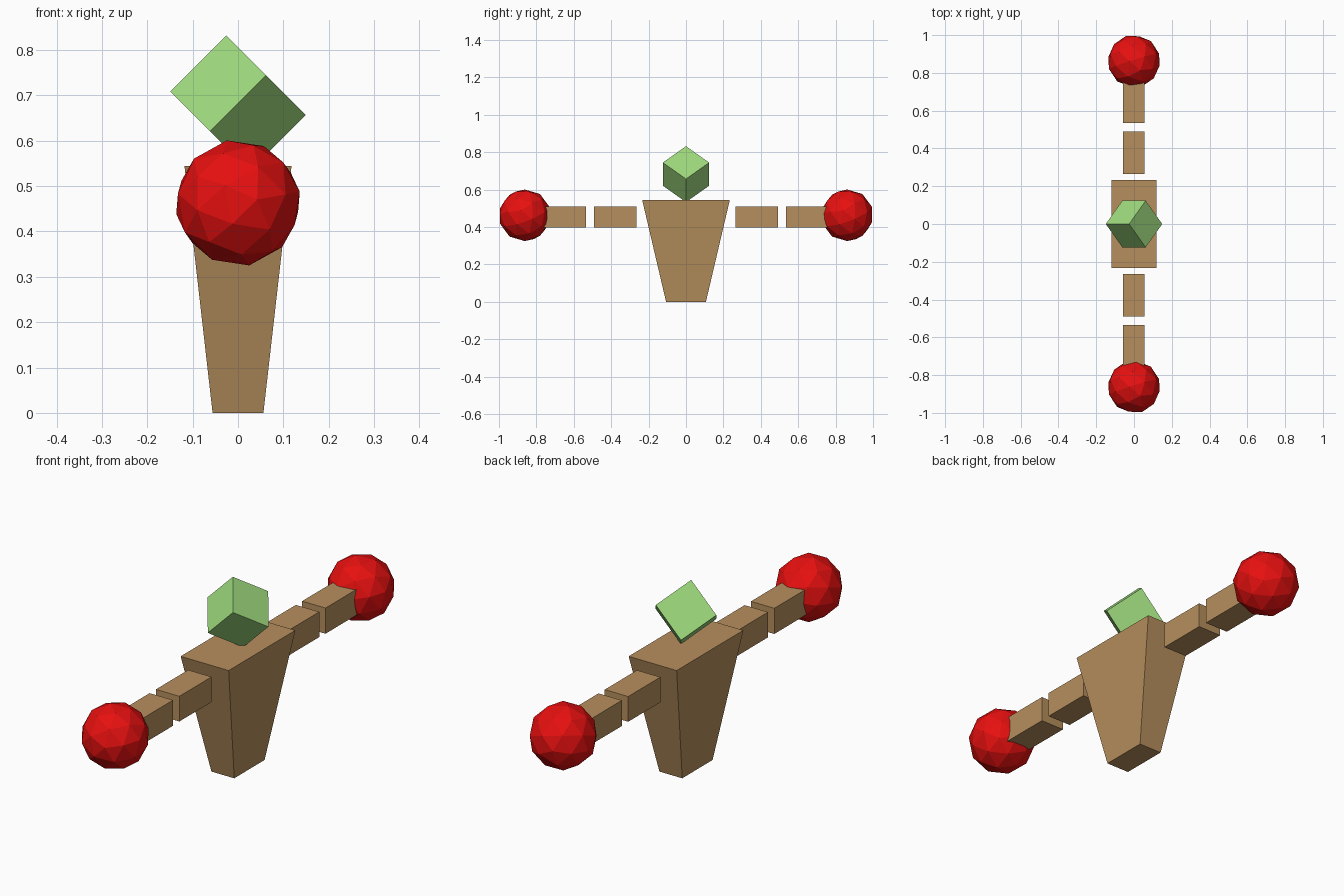
import bpy
import bmesh
from math import radians
from mathutils import Matrix, Vector

default = bpy.data.objects.get("Cube")
if default:
    bpy.data.objects.remove(default, do_unlink=True)


def make_material(name, rgb):
    mat = bpy.data.materials.new(name)
    mat.use_nodes = True
    color = (*rgb, 1)
    mat.diffuse_color = color
    mat.node_tree.nodes["Principled BSDF"].inputs["Base Color"].default_value = color
    return mat


brown = make_material("wood brown", (0.47, 0.275, 0.11))
red = make_material("bright red", (0.8, 0.005, 0.005))
green = make_material("light green", (0.35, 0.71, 0.21))


def finish(bm, name, mat):
    mesh = bpy.data.meshes.new(name)
    bm.to_mesh(mesh)
    bm.free()
    mesh.materials.append(mat)
    obj = bpy.data.objects.new(name, mesh)
    bpy.context.collection.objects.link(obj)
    return obj


def box(name, center, size, mat, rotation=Matrix()):
    bm = bmesh.new()
    transform = Matrix.Translation(center) @ rotation @ Matrix.Diagonal((*size, 1))
    bmesh.ops.create_cube(bm, size=1, matrix=transform)
    return finish(bm, name, mat)


# Body: a block that narrows towards the ground
body = box("body", (0, 0, 0.272), (0.236, 0.468, 0.544), brown)
for v in body.data.vertices:
    if v.co.z < 0.1:
        v.co.x *= 0.475
        v.co.y *= 0.455

# Head: a cube standing on its corner edges
tilt = Matrix.Rotation(radians(-45), 4, "Y") @ Matrix.Rotation(radians(45), 4, "X")
box("head", (0, 0, 0.683), (0.175, 0.175, 0.175), green, tilt)

# Arms: two separate segments and a faceted fist on each side
for side, label in ((-1, "front"), (1, "back")):
    box(label + "_upper_arm", (-0.002, side * 0.378, 0.455), (0.115, 0.226, 0.112), brown)
    box(label + "_forearm", (-0.002, side * 0.648, 0.454), (0.115, 0.226, 0.114), brown)
    bm = bmesh.new()
    spin = Matrix.Rotation(radians(15), 4, "Y") @ Matrix.Rotation(radians(20), 4, "X")
    place = Matrix.Translation(Vector((0, side * 0.862, 0.463)))
    bmesh.ops.create_icosphere(bm, subdivisions=2, radius=0.14, matrix=place @ spin)
    finish(bm, label + "_fist", red)
